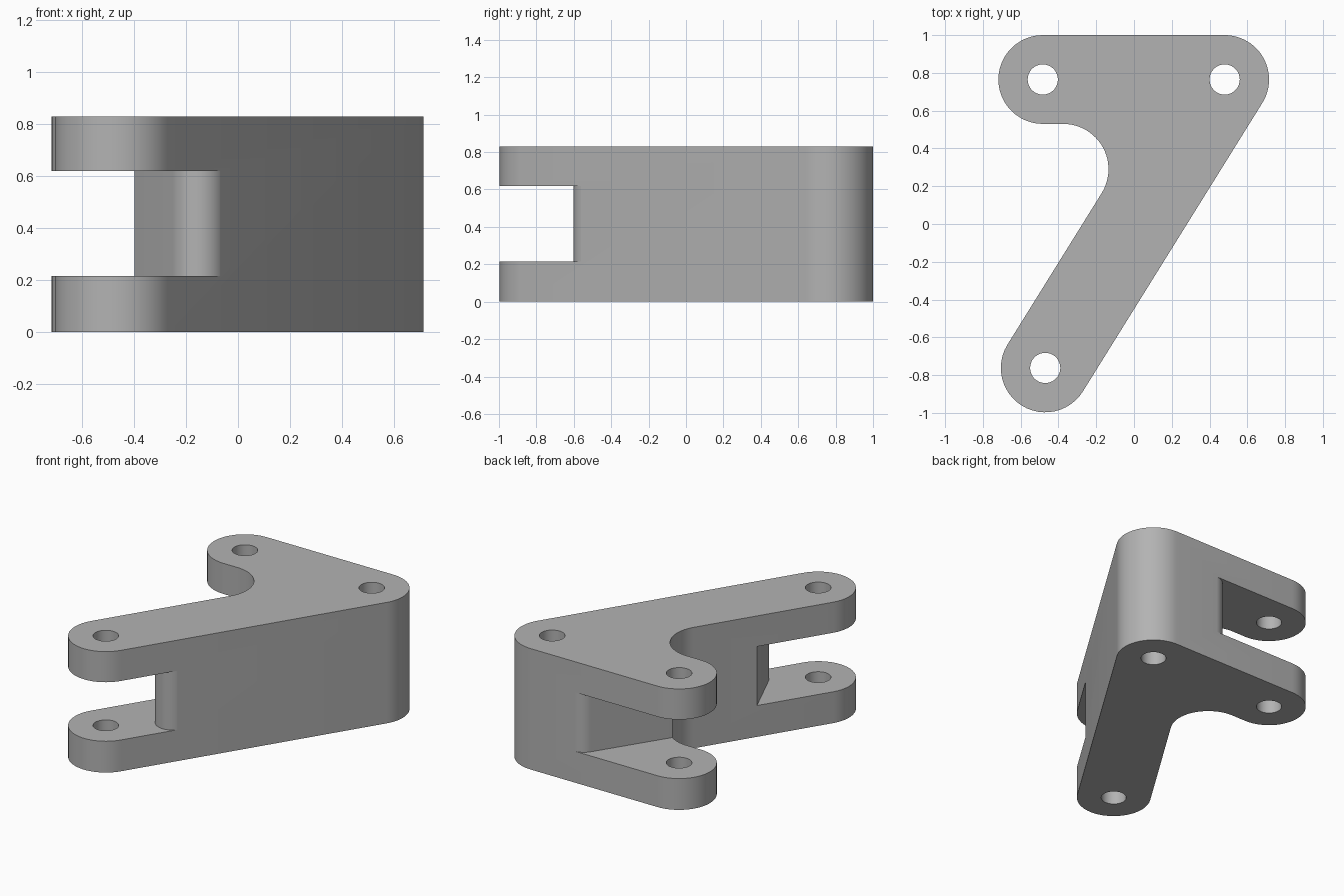
import bpy, bmesh, math
from mathutils import Vector

cube = bpy.data.objects.get("Cube")
if cube:
    bpy.data.objects.remove(cube, do_unlink=True)

HEIGHT, SLOT_LOW, SLOT_HIGH = 0.83, 0.215, 0.62
BOSS, BORE, RELIEF = 0.235, 0.08, 0.108
LEFT_EAR = Vector((-0.483, 0.765))
CORNER = Vector((0.48, 0.765))
ARM_END = Vector((-0.47, -0.762))

grey = bpy.data.materials.new("grey")
grey.use_nodes = True
color = (0.45, 0.45, 0.45, 1)
grey.diffuse_color = color
grey.node_tree.nodes["Principled BSDF"].inputs["Base Color"].default_value = color


def arc(center, radius, start, end, steps=24):
    """Points along an arc, angles in degrees."""
    angles = [math.radians(start + (end - start) * i / steps) for i in range(steps + 1)]
    return [center + radius * Vector((math.cos(a), math.sin(a))) for a in angles]


def prism(name, outline, low, high):
    """Extrude a flat outline between two heights."""
    bm = bmesh.new()
    face = bm.faces.new([bm.verts.new((p[0], p[1], low)) for p in outline])
    top = bmesh.ops.extrude_face_region(bm, geom=[face])["geom"]
    bmesh.ops.translate(bm, vec=(0, 0, high - low),
                        verts=[v for v in top if isinstance(v, bmesh.types.BMVert)])
    bmesh.ops.recalc_face_normals(bm, faces=bm.faces)
    mesh = bpy.data.meshes.new(name)
    bm.to_mesh(mesh)
    bm.free()
    mesh.materials.append(grey)
    obj = bpy.data.objects.new(name, mesh)
    bpy.context.collection.objects.link(obj)
    return obj


def cut(target, cutter):
    """Subtract the cutter and discard it."""
    cutter.hide_render = True
    mod = target.modifiers.new("cut", 'BOOLEAN')
    mod.operation, mod.solver, mod.object = 'DIFFERENCE', 'EXACT', cutter
    bpy.context.view_layer.objects.active = target
    bpy.ops.object.modifier_apply(modifier=mod.name)
    bpy.data.objects.remove(cutter, do_unlink=True)


# Bracket outline: three round ends and a tangent fillet in the crook
slope = math.degrees(math.atan2(CORNER.y - ARM_END.y, CORNER.x - ARM_END.x))
crook = Vector((-0.375, 0.29))
outline = (arc(LEFT_EAR, BOSS, 90, 270)
           + arc(crook, 0.24, 90, slope - 90)
           + arc(ARM_END, BOSS, slope + 90, slope + 270)
           + arc(CORNER, BOSS, slope - 90, 90))
bracket = prism("bracket", outline, 0, HEIGHT)

# Arm slot: slanted end wall rolling into the outer side of the arm
relief = Vector((-0.152, -0.493))
arm_slot = ([Vector((-0.46, -0.06))]
            + arc(relief, RELIEF, 204, slope + 270, 16)
            + [Vector(p) for p in ((0.03, -0.61), (0, -1.2), (-0.9, -1.2), (-0.9, -0.06))])
cut(bracket, prism("arm_slot_cutter", arm_slot, SLOT_LOW, SLOT_HIGH))

# Ear slot: slanted end wall rolling into the back side
relief = Vector((0.15, 1 - RELIEF))
ear_slot = ([Vector((-0.286, 0.41))]
            + arc(relief, RELIEF, 147.4, 90, 16)
            + [Vector(p) for p in ((0.15, 1.2), (-0.9, 1.2), (-0.9, 0.41))])
cut(bracket, prism("ear_slot_cutter", ear_slot, SLOT_LOW, SLOT_HIGH))

# Pin bores through all three round ends
for center in (LEFT_EAR, CORNER, ARM_END):
    cut(bracket, prism("bore_cutter", arc(center, BORE, 0, 350, 35), -0.1, HEIGHT + 0.1))

# Smooth round walls, keep sharp edges
bpy.ops.object.select_all(action='DESELECT')
bracket.select_set(True)
bpy.context.view_layer.objects.active = bracket
bpy.ops.object.shade_smooth_by_angle(angle=math.radians(30))
